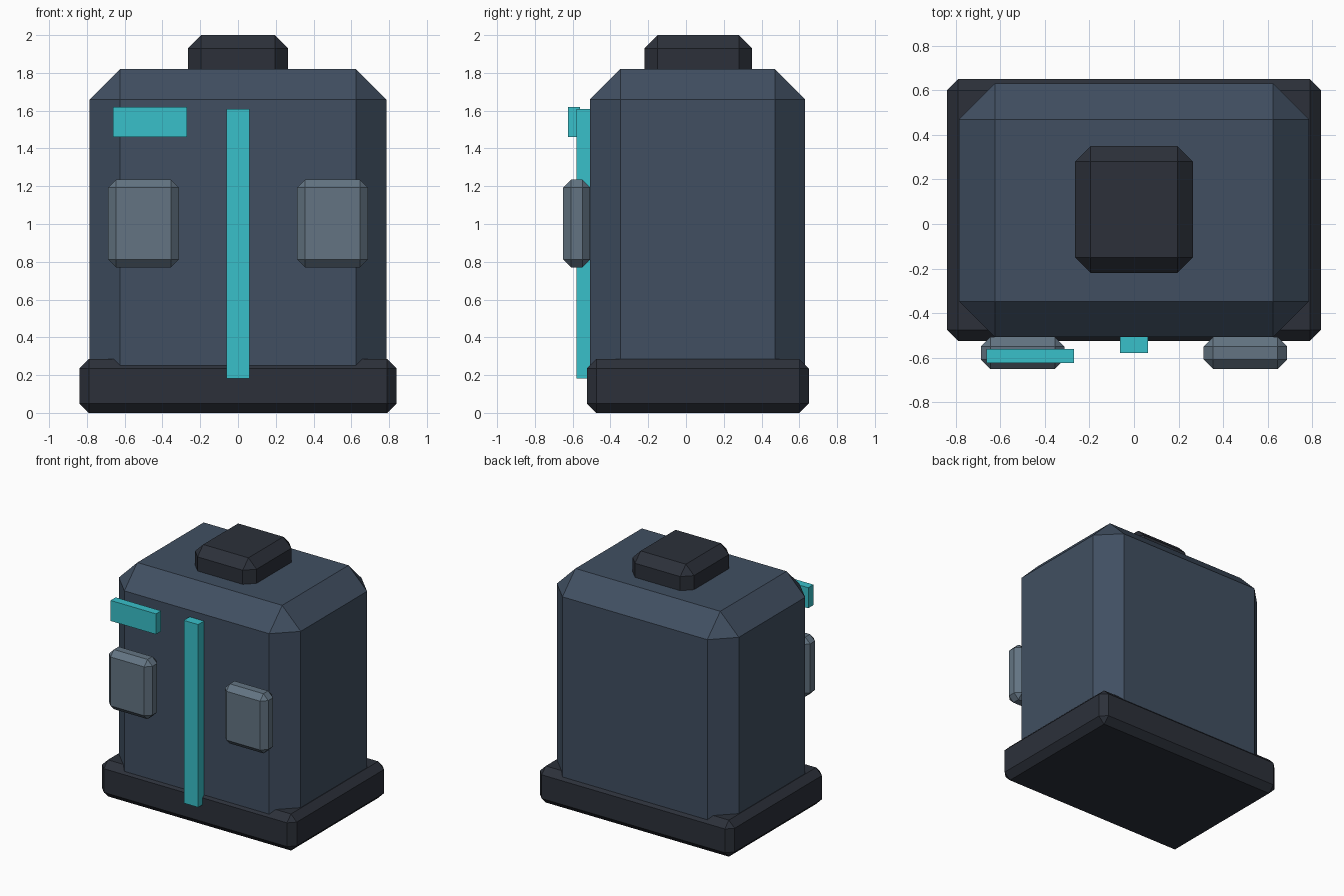
import bpy
import bmesh
from mathutils import Vector

if "Cube" in bpy.data.objects:
    bpy.data.objects.remove(bpy.data.objects["Cube"])


def material(name, rgb):
    mat = bpy.data.materials.new(name)
    mat.diffuse_color = (*rgb, 1.0)
    mat.use_nodes = True
    mat.node_tree.nodes["Principled BSDF"].inputs["Base Color"].default_value = mat.diffuse_color
    return mat


def box(name, low, high, mat, chamfer=0.0):
    """Flat-shaded box between two corners, with chamfered edges."""
    low, high = Vector(low), Vector(high)
    bm = bmesh.new()
    bmesh.ops.create_cube(bm, size=1.0)
    bmesh.ops.scale(bm, vec=high - low, verts=bm.verts)
    if chamfer:
        bmesh.ops.bevel(bm, geom=bm.edges[:], offset=chamfer, offset_type='OFFSET',
                        segments=1, profile=0.5, affect='EDGES', clamp_overlap=True)
    mesh = bpy.data.meshes.new(name)
    bm.to_mesh(mesh)
    bm.free()
    mesh.materials.append(mat)
    obj = bpy.data.objects.new(name, mesh)
    obj.location = (low + high) / 2
    bpy.context.collection.objects.link(obj)
    return obj


dark = material("dark_metal", (0.025, 0.030, 0.042))
slate = material("slate_shell", (0.052, 0.078, 0.120))
grey = material("grey_panel", (0.125, 0.175, 0.225))
teal = material("teal_glow", (0.040, 0.530, 0.590))

# Plinth, main shell and top cap
box("base", (-0.84, -0.525, 0.0), (0.84, 0.65, 0.285), dark, 0.05)
box("body", (-0.785, -0.508, 0.08), (0.785, 0.63, 1.82), slate, 0.16)
box("top_cap", (-0.265, -0.22, 1.72), (0.265, 0.35, 2.0), dark, 0.07)

# Pair of front panels
for side, x in (("left", -0.5), ("right", 0.5)):
    box(f"front_panel_{side}", (x - 0.187, -0.65, 0.77), (x + 0.187, -0.507, 1.235),
        grey, 0.042)

# Glowing centre strip and status bar
box("centre_strip", (-0.062, -0.58, 0.182), (0.062, -0.5, 1.608), teal)
box("status_bar", (-0.662, -0.625, 1.46), (-0.27, -0.562, 1.62), teal)
